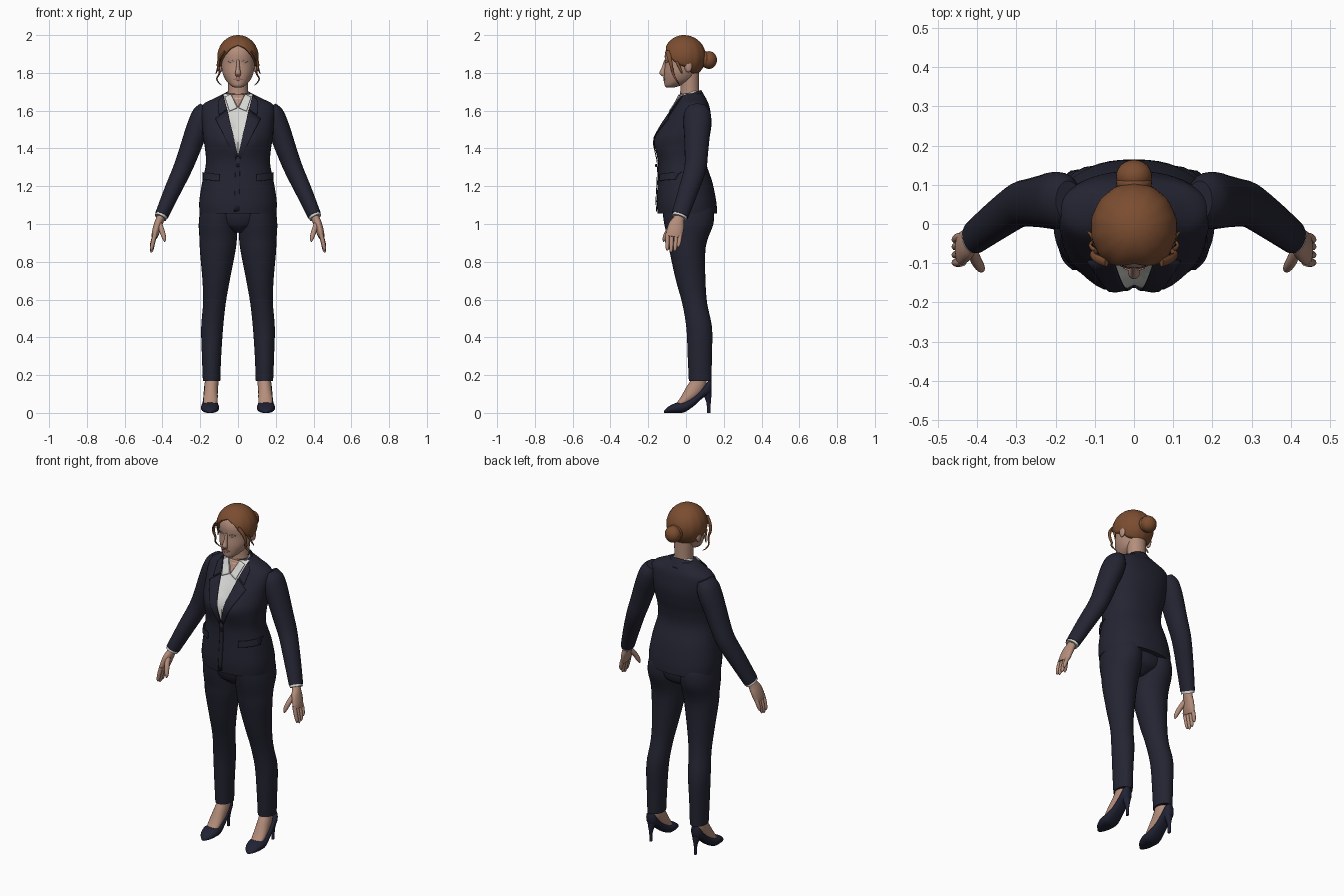
import bpy, bmesh, math
from mathutils import Vector
from mathutils.bvhtree import BVHTree

if "Cube" in bpy.data.objects:
    bpy.data.objects.remove(bpy.data.objects["Cube"])


def material(name, r, g, b):
    m = bpy.data.materials.new(name)
    m.diffuse_color = (r, g, b, 1)
    m.use_nodes = True
    m.node_tree.nodes["Principled BSDF"].inputs["Base Color"].default_value = m.diffuse_color
    return m


SUIT = material("navy suit", .018, .018, .033)
SHOE = material("dark shoe leather", .015, .016, .034)
SKIN = material("skin", .46, .27, .2)
HAIR = material("brown hair", .2, .075, .03)
SHIRT = material("white shirt", .68, .68, .66)
LIPS = material("lips", .36, .16, .13)
EYES = material("eye grey", .34, .25, .21)
BUTTON = material("button", .008, .008, .012)


def finish(name, bm, mats, mirror=False, thick=0, angle=45):
    bmesh.ops.recalc_face_normals(bm, faces=bm.faces)
    me = bpy.data.meshes.new(name)
    bm.to_mesh(me)
    for m in mats if isinstance(mats, list) else [mats]:
        me.materials.append(m)
    me.shade_smooth()
    me.set_sharp_from_angle(angle=math.radians(angle))
    ob = bpy.data.objects.new(name, me)
    bpy.context.collection.objects.link(ob)
    if thick:
        s = ob.modifiers.new("thickness", 'SOLIDIFY')
        s.thickness, s.offset = thick, 0
    if mirror:
        ob.modifiers.new("mirror", 'MIRROR').use_mirror_merge = False
    return ob


def smooth_rings(rings, k):
    # Catmull-Rom interpolation of ring values
    out = []
    for i in range(len(rings) - 1):
        p = [rings[max(0, min(len(rings) - 1, i + j))] for j in (-1, 0, 1, 2)]
        for s in range(k):
            t = s / k
            out.append([.5 * (2 * b + (c - a) * t + (2 * a - 5 * b + 4 * c - d) * t * t
                              + (3 * b - a - 3 * c + d) * t ** 3) for a, b, c, d in zip(*p)])
    return out + [list(rings[-1])]


def loft(rings, axis=None, n=24, k=4, e=2.0, cap=True):
    # rings are (x, y, z, radius_u, radius_v); axis None follows the path
    rs = smooth_rings(rings, k)
    bm, rows = bmesh.new(), []
    for i, r in enumerate(rs):
        if axis == 'z':
            u, v = Vector((1, 0, 0)), Vector((0, 1, 0))
        elif axis == 'y':
            u, v = Vector((1, 0, 0)), Vector((0, 0, 1))
        else:
            t = Vector(rs[min(i + 1, len(rs) - 1)][:3]) - Vector(rs[max(i - 1, 0)][:3])
            t.normalize()
            u = Vector((1, 0, 0))
            u = (u - t * u.dot(t)).normalized()
            v = t.cross(u)
        row = []
        for j in range(n):
            c, s = math.cos(math.tau * j / n), math.sin(math.tau * j / n)
            c, s = (math.copysign(abs(q) ** (2 / e), q) for q in (c, s))
            row.append(bm.verts.new(Vector(r[:3]) + u * c * max(r[3], .001) + v * s * max(r[4], .001)))
        rows.append(row)
    for a, b in zip(rows, rows[1:]):
        for j in range(n):
            bm.faces.new((a[j], a[(j + 1) % n], b[(j + 1) % n], b[j]))
    if cap:
        bm.faces.new(rows[0])
        bm.faces.new(rows[-1])
    bmesh.ops.recalc_face_normals(bm, faces=bm.faces)
    return bm


def body_rings(data):
    # (z, half width, front y, back y) to loft rings
    return [(0, (f + b) / 2, z, w, (b - f) / 2) for z, w, f, b in data]


def ball(name, loc, size, mat, mirror=False):
    bm = bmesh.new()
    bmesh.ops.create_uvsphere(bm, u_segments=24, v_segments=14, radius=1)
    for v in bm.verts:
        v.co = Vector([c * s + l for c, s, l in zip(v.co, size, loc)])
    return finish(name, bm, mat, mirror)


def patch(name, tree, corners, mat, off=.003, mirror=True, n=8):
    # thin plate laid on the front of a surface; corners are (x, z)
    a, b, c, d = (Vector(p) for p in corners)
    bm, rows = bmesh.new(), []
    for i in range(n + 1):
        row = []
        for j in range(n + 1):
            x, z = a.lerp(b, i / n).lerp(d.lerp(c, i / n), j / n)
            hit, nor, _, _ = tree.ray_cast(Vector((x, -1, z)), Vector((0, 1, 0)))
            row.append(bm.verts.new(hit + nor * off if hit else (x, -.04, z)))
        rows.append(row)
    for p, q in zip(rows, rows[1:]):
        for j in range(n):
            bm.faces.new((p[j], p[j + 1], q[j + 1], q[j]))
    bmesh.ops.remove_doubles(bm, verts=bm.verts, dist=1e-5)
    return finish(name, bm, mat, mirror, .004)


# Jacket body with the shirt showing in the V opening
torso = loft(body_rings([
    (1.055, .203, -.15, .165), (1.12, .205, -.155, .16), (1.22, .19, -.15, .14),
    (1.32, .17, -.148, .108), (1.40, .175, -.16, .112), (1.46, .185, -.157, .125),
    (1.53, .19, -.125, .135), (1.59, .195, -.085, .13), (1.635, .183, -.055, .12),
    (1.665, .125, -.04, .105), (1.69, .075, -.03, .09)]), 'z', n=48, e=2.3)
for v in torso.verts:
    if v.co.y < 0:
        v.co.y -= .015 * math.exp(-((abs(v.co.x) - .075) / .045) ** 2 - ((v.co.z - 1.44) / .06) ** 2)
for s in (1, -1):
    bmesh.ops.bisect_plane(torso, geom=torso.verts[:] + torso.edges[:] + torso.faces[:],
                           plane_co=(0, 0, 1.36), plane_no=(s * .33, 0, -.078))
for f in torso.faces:
    c = f.calc_center_median()
    if c.y < 0 and abs(c.x) < .236 * (c.z - 1.36):
        f.material_index = 1
tree = BVHTree.FromBMesh(torso)
for v in torso.verts:
    if all(f.material_index for f in v.link_faces):
        v.co.y += .006
finish("jacket_body", torso, [SUIT, SHIRT])

# Jacket details
patch("lapel", tree, [(.001, 1.36), (.012, 1.345), (.118, 1.555), (.056, 1.60)], SUIT, .005)
patch("upper_lapel", tree, [(.058, 1.605), (.10, 1.575), (.105, 1.645), (.078, 1.68)], SUIT, .005)
patch("front_overlap", tree, [(-.012, 1.36), (.012, 1.36), (.004, 1.07), (-.02, 1.065)], SUIT, .004, False)
patch("pocket_flap", tree, [(.095, 1.262), (.178, 1.272), (.181, 1.235), (.097, 1.226)], SUIT, .007)
ball("jacket_button", (0, -.158, 1.31), (.009, .006, .009), BUTTON)

# Shirt collar, throat and jacket collar
patch("throat", tree, [(-.035, 1.683), (.035, 1.683), (.001, 1.615), (-.001, 1.615)], SKIN, .003, False)
patch("shirt_collar_flap", tree, [(.004, 1.61), (.036, 1.683), (.068, 1.668), (.045, 1.592)], SHIRT, .008)
finish("shirt_collar", loft([(0, .03, 1.64, .064, .064), (0, .008, 1.69, .058, .058)], cap=False),
       SHIRT, thick=.004)
collar = loft([(0, .04, 1.635, .088, .07), (0, .02, 1.685, .07, .062)], n=48, cap=False)
bmesh.ops.delete(collar, geom=[f for f in collar.faces if f.calc_center_median().y < -.005], context='FACES')
finish("jacket_collar", collar, SUIT, thick=.006)

# Sleeves and shirt cuffs
finish("sleeve", loft([
    (.168, .06, 1.622, .035, .05), (.185, .06, 1.585, .055, .07), (.205, .06, 1.53, .06, .073),
    (.228, .058, 1.47, .058, .068), (.26, .055, 1.38, .054, .062), (.295, .048, 1.29, .05, .058),
    (.35, .01, 1.17, .044, .052), (.405, -.032, 1.045, .036, .045)]), SUIT, True)
finish("shirt_cuff", loft([(.395, -.025, 1.065, .033, .041), (.41, -.036, 1.034, .033, .041)]), SHIRT, True)

# Hands
finish("palm", loft([
    (.396, -.026, 1.07, .022, .028), (.41, -.037, 1.03, .022, .029), (.424, -.05, .995, .022, .041),
    (.436, -.06, .955, .02, .044), (.443, -.065, .93, .015, .041)]), SKIN, True)
for i, (dy, ln) in enumerate([(-.034, .075), (-.012, .084), (.011, .078), (.031, .06)]):
    finish("finger_%d" % (i + 1), loft([
        (.438, -.063 + dy, .95, .011, .011), (.449, -.065 + dy, .95 - ln * .55, .011, .011),
        (.457, -.068 + dy * .9, .95 - ln * 1.05, .009, .009),
        (.459, -.069 + dy * .9, .945 - ln * 1.15, .002, .002)], n=12), SKIN, True)
finish("thumb", loft([(.415, -.065, 1.0, .014, .016), (.402, -.095, .962, .014, .014),
                      (.391, -.113, .925, .011, .011), (.388, -.119, .905, .002, .002)], n=12), SKIN, True)

# Trousers
finish("trouser_leg", loft([
    (.140, .075, .17, .046, .06), (.14, .073, .3, .051, .064), (.137, .07, .45, .058, .068),
    (.125, .046, .58, .06, .066), (.116, .025, .7, .072, .078), (.108, .008, .85, .093, .094),
    (.105, .009, .92, .099, .106), (.105, .015, 1.0, .103, .13), (.1, .012, 1.07, .1, .135),
    (.095, .01, 1.11, .09, .12)], 'z', n=28), SUIT, True)
finish("trouser_hips", loft(body_rings([
    (.955, .03, -.06, .07), (.975, .08, -.085, .105), (1.0, .15, -.105, .13),
    (1.05, .19, -.12, .14), (1.1, .19, -.12, .13)]), 'z', n=32), SUIT)

# Feet and high-heeled shoes
finish("foot", loft([
    (.14, .072, .24, .034, .04), (.14, .065, .16, .036, .043), (.143, .037, .115, .036, .042),
    (.146, -.01, .065, .038, .026), (.147, -.05, .035, .03, .012)]), SKIN, True)
shoe = [(-.117, .01, 0, .012), (-.092, .034, 0, .034), (-.05, .047, 0, .054), (-.01, .046, .003, .06),
        (.04, .038, .035, .085), (.09, .034, .08, .132), (.12, .03, .095, .172), (.136, .014, .11, .168)]
finish("shoe", loft([(.148, y, (a + b) / 2, w, (b - a) / 2) for y, w, a, b in shoe], 'y', e=2.4), SHOE, True)
finish("shoe_heel", loft([(.147, .12, 0, .008, .01), (.147, .12, .05, .009, .011),
                          (.147, .115, .085, .018, .019), (.147, .108, .115, .028, .026)], 'z', n=16), SHOE, True)

# Neck and head
finish("neck", loft([(0, .02, 1.6, .075, .05), (0, .018, 1.66, .058, .052), (0, .02, 1.71, .052, .05),
                     (0, .02, 1.80, .056, .05)], 'z'), SKIN)
head = loft(body_rings([
    (1.722, .018, -.102, -.065), (1.733, .038, -.113, -.03), (1.76, .064, -.116, .035),
    (1.80, .082, -.116, .06), (1.85, .089, -.111, .08), (1.90, .089, -.112, .08),
    (1.94, .075, -.096, .065), (1.97, .045, -.06, .04)]), 'z', n=32)
face = BVHTree.FromBMesh(head)
finish("head", head, SKIN)
finish("nose", loft([(0, -.106, 1.87, .007, .008), (0, -.116, 1.825, .01, .014), (0, -.124, 1.798, .015, .017),
                     (0, -.115, 1.781, .011, .008)], 'z', n=16), SKIN)
ball("ear", (.092, .012, 1.835), (.011, .02, .032), SKIN, True)
patch("eye", face, [(.018, 1.86), (.034, 1.869), (.052, 1.861), (.034, 1.852)], EYES, .001)
patch("lips", face, [(-.026, 1.767), (0, 1.777), (.026, 1.767), (0, 1.757)], LIPS, .002, False)

# Swept-back hair shell with a curved hairline
LINE = [(0, 56), (25, 66), (50, 92), (75, 112), (95, 118), (120, 138), (180, 150)]


def hairline(deg):
    for (a, p), (b, q) in zip(LINE, LINE[1:]):
        if deg <= b:
            return math.radians(p + (q - p) * (deg - a) / (b - a))
    return math.radians(150)


bm, rows, N = bmesh.new(), [], 64
for i in range(17):
    row = []
    for j in range(N):
        a = math.tau * j / N - math.pi
        th = hairline(math.degrees(abs(a))) * i / 16
        r = 1 - .06 * math.exp(-(a / .22) ** 2) * math.sin(th) + .008 * math.sin(th) * math.cos(14 * a)
        row.append(bm.verts.new((.11 * r * math.sin(a) * math.sin(th),
                                 -.01 - .115 * r * math.cos(a) * math.sin(th), 1.885 + .115 * math.cos(th))))
    rows.append(row)
for p, q in zip(rows, rows[1:]):
    for j in range(N):
        bm.faces.new((p[j], p[(j + 1) % N], q[(j + 1) % N], q[j]))
bmesh.ops.remove_doubles(bm, verts=bm.verts, dist=1e-5)
hair = finish("hair", bm, HAIR, thick=.014)
hair.modifiers["thickness"].offset = -1

# Bun and loose strands
ball("hair_bun", (0, .122, 1.868), (.046, .042, .047), HAIR)
finish("bun_band", loft([(0, .085, 1.872, .04, .038), (0, .105, 1.87, .046, .044),
                         (0, .118, 1.869, .04, .038)], 'y'), HAIR)
finish("loose_strand", loft([
    (.07, -.098, 1.915, .006, .012), (.095, -.088, 1.88, .008, .012), (.106, -.078, 1.84, .007, .009),
    (.098, -.07, 1.80, .005, .007), (.112, -.055, 1.77, .004, .005), (.1, -.04, 1.745, .003, .003),
    (.085, -.035, 1.735, .001, .001)], n=10), HAIR, True)
finish("short_strand", loft([(.1, -.05, 1.86, .005, .008), (.108, -.03, 1.82, .005, .006),
                             (.118, -.02, 1.795, .002, .003)], n=8), HAIR, True)
